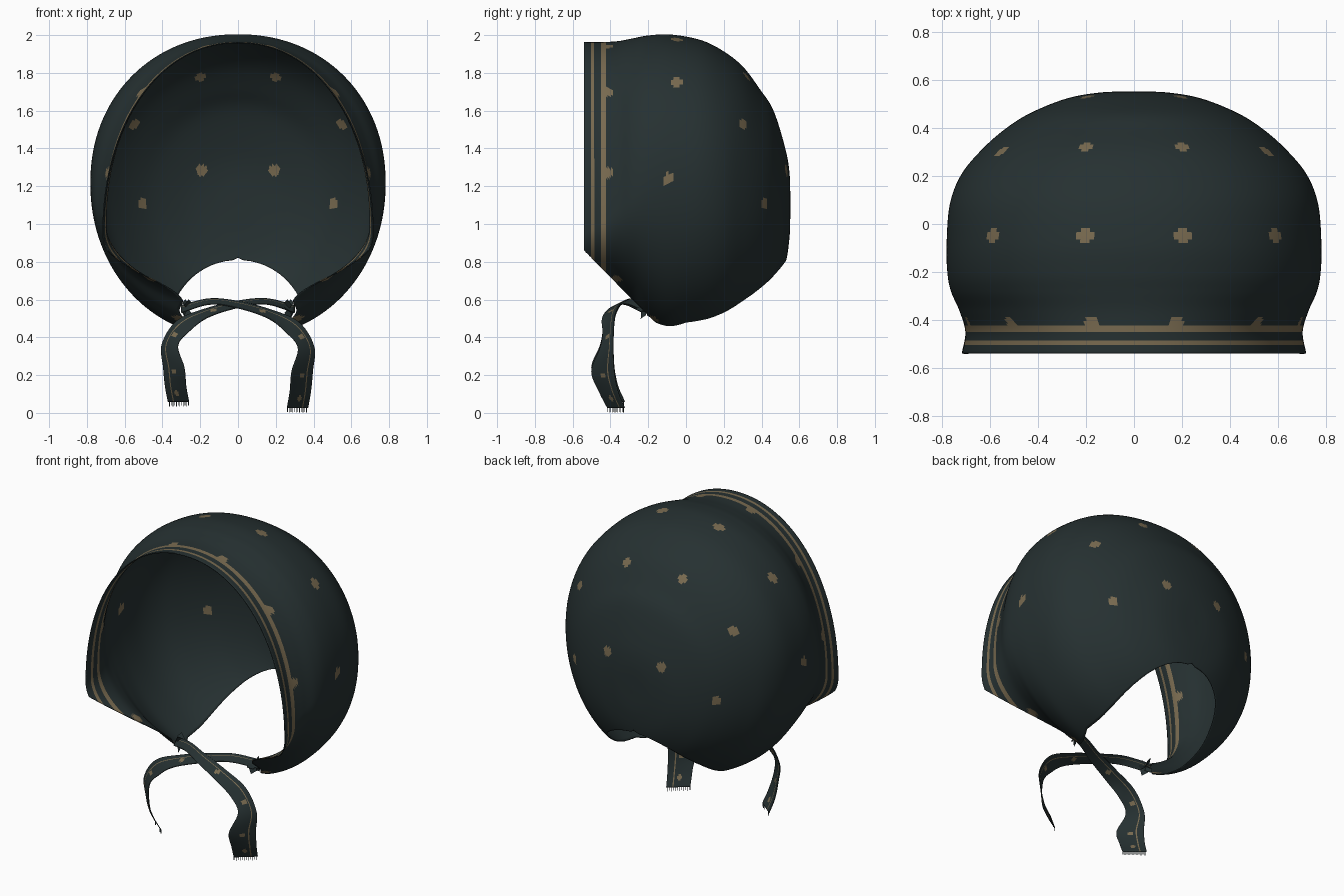
import bpy, bmesh, math
from mathutils import Vector
from mathutils.kdtree import KDTree

cube = bpy.data.objects.get("Cube")
if cube:
    bpy.data.objects.remove(cube)


def material(name, rgb):
    m = bpy.data.materials.new(name)
    m.use_nodes = True
    m.diffuse_color = (*rgb, 1)
    m.node_tree.nodes["Principled BSDF"].inputs["Base Color"].default_value = (*rgb, 1)
    return m


CLOTH = material("dark teal cloth", (0.019, 0.030, 0.031))
TAN = material("tan print", (0.19, 0.145, 0.08))


def spline(rows, steps):
    """Catmull-Rom through rows of equal length."""
    pts = [Vector(r) for r in rows]
    pts = [2 * pts[0] - pts[1]] + pts + [2 * pts[-1] - pts[-2]]
    out = []
    for i in range(1, len(pts) - 2):
        a, b, c, d = pts[i - 1:i + 3]
        for k in range(steps):
            t = k / steps
            out.append(0.5 * (2 * b + (c - a) * t + (2 * a - 5 * b + 4 * c - d) * t ** 2
                              + (3 * b - a - 3 * c + d) * t ** 3))
    return out + [pts[-2]]


def grid_object(name, rows, tan_rule, thickness):
    """Skin rows of points; tan_rule picks the printed faces."""
    bm = bmesh.new()
    vs = [[bm.verts.new(p) for p in row] for row in rows]
    for r, s in zip(vs, vs[1:]):
        for j in range(len(r) - 1):
            f = bm.faces.new((r[j], r[j + 1], s[j + 1], s[j]))
            f.smooth = True
            f.material_index = int(tan_rule(f.calc_center_median(), j))
    bmesh.ops.remove_doubles(bm, verts=bm.verts, dist=1e-5)
    bmesh.ops.recalc_face_normals(bm, faces=bm.faces)
    me = bpy.data.meshes.new(name)
    bm.to_mesh(me)
    bm.free()
    me.materials.append(CLOTH)
    me.materials.append(TAN)
    ob = bpy.data.objects.new(name, me)
    bpy.context.collection.objects.link(ob)
    mod = ob.modifiers.new("cloth thickness", "SOLIDIFY")
    mod.thickness = thickness
    mod.offset = 0
    return ob


def dot_test(rows, dots, radius):
    """Snap dots to the surface and return a nearness test."""
    pts = [p for row in rows for p in row]
    tree = KDTree(len(pts))
    for i, p in enumerate(pts):
        tree.insert(p, i)
    tree.balance()
    spots = [tree.find(d)[0] for d in dots]
    return lambda c: any((c - s).length < radius for s in spots)


# Hood: cross-sections from brim to back (y, half width, top, bottom, widest z)
sections = [
    (-0.54, 0.715, 1.96, 0.62, 0.95), (-0.45, 0.70, 1.96, 0.62, 1.00),
    (-0.36, 0.725, 1.965, 0.61, 1.08), (-0.28, 0.76, 1.98, 0.56, 1.15),
    (-0.20, 0.775, 1.995, 0.47, 1.20), (-0.08, 0.778, 2.0, 0.40, 1.22),
    (0.08, 0.765, 1.97, 0.41, 1.22), (0.20, 0.72, 1.91, 0.45, 1.20),
    (0.30, 0.64, 1.83, 0.51, 1.18), (0.39, 0.54, 1.71, 0.58, 1.15),
    (0.46, 0.43, 1.60, 0.66, 1.12), (0.52, 0.28, 1.41, 0.78, 1.10),
    (0.545, 0.14, 1.27, 0.93, 1.10), (0.55, 0, 1.1, 1.1, 1.1)]


def section_point(s, a):
    y, w, top, bottom, mid = s
    e = 2 / 2.1
    c = -math.cos(a)
    h = top - mid if c > 0 else mid - bottom
    x = math.copysign(abs(math.sin(a)) ** e, math.sin(a)) * max(w, 0)
    return Vector((x, y, mid + math.copysign(abs(c) ** e, c) * h))


def kept(p):
    """Outside the slanted chin cut and the arched neck opening."""
    w = 0.2 + 0.16 * min(1, max(0, (p.y + 0.3) / 0.3))
    return p.z > 0.32 - p.y and (p.x / w) ** 2 + (max(p.z - 0.45, 0) / 0.36) ** 2 > 1


AROUND = 220
hood_rows = []
for s in spline(sections, 10):
    start = 0
    while start < 3 and not kept(section_point(s, start)):
        start += 0.002
    hood_rows.append([section_point(s, start + (2 * math.pi - 2 * start) * k / AROUND)
                      for k in range(AROUND + 1)])

dots = [(0.2, 0.33, 1.79), (0.56, 0.31, 1.53), (0.2, 0.54, 1.29), (0.49, 0.39, 1.11),
        (0.59, -0.05, 1.74), (0.2, -0.055, 1.98), (0.775, -0.1, 1.24), (0.18, -0.415, 1.93),
        (0.52, -0.415, 1.7), (0.69, -0.42, 1.27), (0.47, -0.37, 0.7), (0.3, -0.14, 0.55)]
near_dot = dot_test(hood_rows, [(m * x, y, z) for x, y, z in dots for m in (1, -1)], 0.031)


def hood_print(c, j):
    stripe = -0.505 < c.y < -0.482 or -0.447 < c.y < -0.424
    return stripe or near_dot(c)


grid_object("hood", hood_rows, hood_print, 0.006)

# Ribbon ties: centre then half-width vector, from the knot to the loose end
ribbon = [
    (0.30, -0.20, 0.55, 0, 0.02, 0.02), (0.15, -0.29, 0.59, 0, 0.03, 0.015),
    (0, -0.36, 0.575, 0, 0.035, 0.018), (-0.16, -0.40, 0.53, 0, 0.04, 0.025),
    (-0.29, -0.41, 0.46, -0.03, 0.03, 0.03), (-0.36, -0.42, 0.36, -0.042, 0.035, 0.005),
    (-0.34, -0.44, 0.24, -0.055, 0.06, 0), (-0.33, -0.41, 0.14, -0.055, 0.05, 0),
    (-0.315, -0.37, 0.06, -0.055, 0.045, 0)]
COLS = 20
for name, m, drop in (("right_tie", 1, 0), ("left_tie", -1, 0.035)):
    rows = []
    stations = spline(ribbon, 10)
    for i, s in enumerate(stations):
        c, h = Vector(s[:3]), Vector(s[3:])
        c.z -= drop * (i / len(stations)) ** 2
        c.y += 0.012 * m * max(0, 1 - i / 40)
        rows.append([Vector((m * p.x, p.y, p.z)) for p in
                     (c + h * (2 * k / COLS - 1) for k in range(COLS + 1))])
    spots = [rows[i][COLS // 2] for i in (28, 45, 62, 74)]
    near_spot = dot_test(rows, spots, 0.016)
    grid_object(name, rows, lambda c, j: j == 14 or near_spot(c), 0.005)

    # Frayed threads at the loose end
    bm = bmesh.new()
    a, b = rows[-1][0], rows[-1][-1]
    for k in range(12):
        p = a.lerp(b, k / 12)
        q = a.lerp(b, (k + 0.4) / 12)
        down = Vector((0, 0, -0.02 - 0.005 * (k % 2)))
        bm.faces.new([bm.verts.new(v) for v in (p, q, q + down, p + down)])
    me = bpy.data.meshes.new(name + "_fringe")
    bm.to_mesh(me)
    bm.free()
    me.materials.append(CLOTH)
    bpy.context.collection.objects.link(bpy.data.objects.new(name + "_fringe", me))

# Gathered cloth tufts where the ties meet the hood
for name, m in (("left_gather", 1), ("right_gather", -1)):
    bm = bmesh.new()
    centre = Vector((m * 0.27, -0.21, 0.55))
    for k in range(6):
        a = k * math.pi / 3
        out = Vector((0.3 * math.cos(a) * m, math.cos(a), math.sin(a))) * 0.06
        side = Vector((0.02 * m, -0.014 * math.sin(a), 0.014 * math.cos(a)))
        bm.faces.new([bm.verts.new(centre + v) for v in
                      (Vector(), out * 0.5 + side, out, out * 0.5 - side)])
    me = bpy.data.meshes.new(name)
    bm.to_mesh(me)
    bm.free()
    me.materials.append(CLOTH)
    bpy.context.collection.objects.link(bpy.data.objects.new(name, me))
